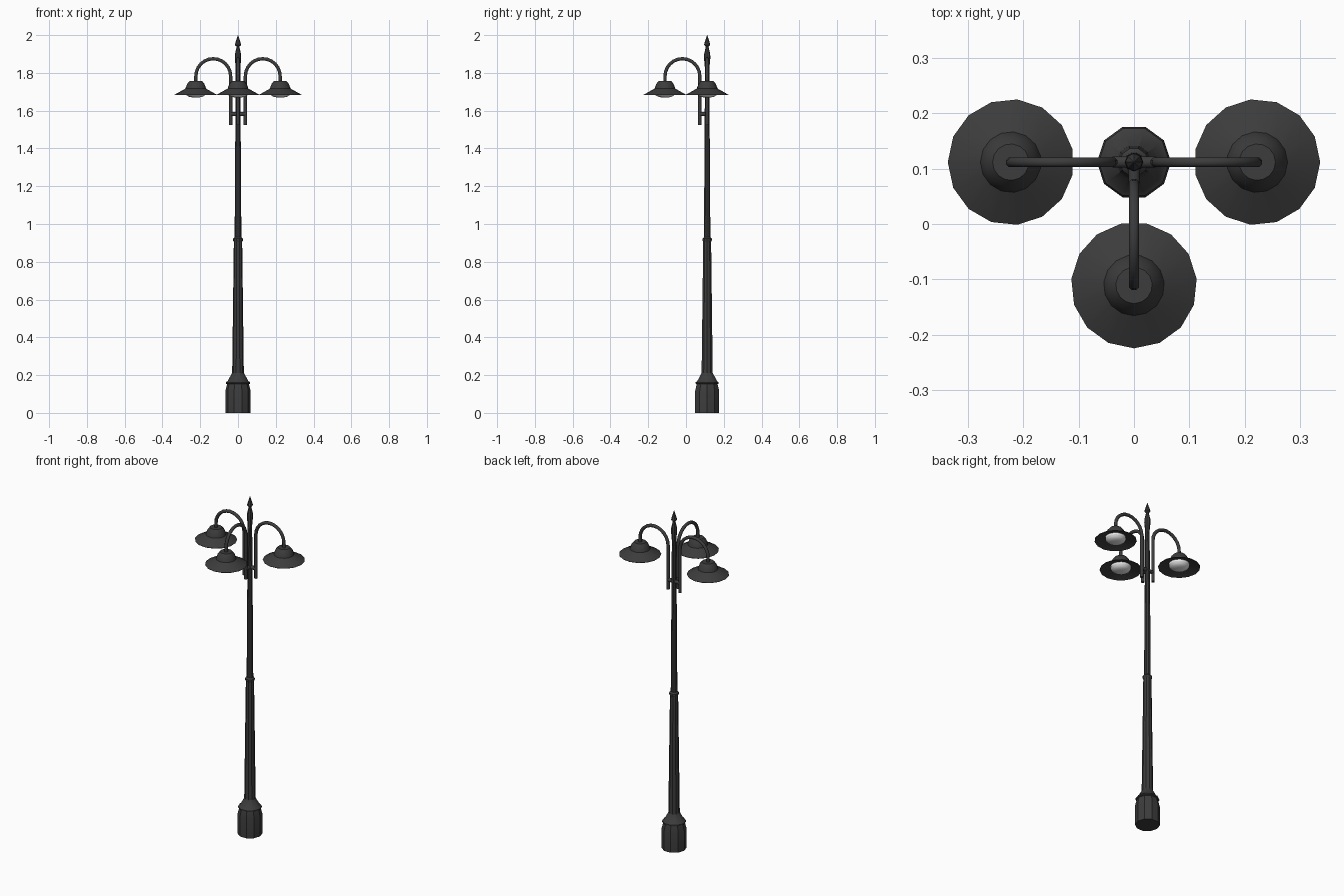
import bpy, bmesh, math
from mathutils import Vector, Matrix

cube = bpy.data.objects.get("Cube")
if cube:
    bpy.data.objects.remove(cube, do_unlink=True)


def material(name, rgb):
    m = bpy.data.materials.new(name)
    m.use_nodes = True
    m.diffuse_color = (*rgb, 1)
    m.node_tree.nodes["Principled BSDF"].inputs["Base Color"].default_value = (*rgb, 1)
    return m


IRON = material("dark iron", (0.045, 0.045, 0.045))
GLASS = material("pale glass", (0.8, 0.8, 0.8))
POLE = Vector((0, 0.112, 0))      # pole axis
REACH = 0.223                     # pole axis to lamp centre
LEG = 0.039                       # pole axis to arm leg


def finish(name, bm, mat, matrix, angle=30):
    bmesh.ops.recalc_face_normals(bm, faces=bm.faces)
    me = bpy.data.meshes.new(name)
    bm.to_mesh(me)
    bm.free()
    me.materials.append(mat)
    ob = bpy.data.objects.new(name, me)
    bpy.context.collection.objects.link(ob)
    ob.matrix_world = matrix
    bpy.ops.object.select_all(action='DESELECT')
    ob.select_set(True)
    bpy.context.view_layer.objects.active = ob
    bpy.ops.object.shade_smooth_by_angle(angle=math.radians(angle))
    return ob


def loft(bm, rings):
    """Skin a list of point rings and cap both ends."""
    loops = [[bm.verts.new(p) for p in ring] for ring in rings]
    n = len(loops[0])
    for a, b in zip(loops, loops[1:]):
        for i in range(n):
            j = (i + 1) % n
            bm.faces.new((a[i], a[j], b[j], b[i]))
    bm.faces.new(loops[0])
    bm.faces.new(loops[-1])


def lathe(name, profile, sides, mat, matrix, angle=30):
    bm = bmesh.new()
    turn = [2 * math.pi * i / sides for i in range(sides)]
    loft(bm, [[(r * math.cos(t), r * math.sin(t), z) for t in turn] for r, z in profile])
    return finish(name, bm, mat, matrix, angle)


def tube(name, path, radius, sides, matrix):
    """Sweep a circle along a path lying in the local xz plane."""
    bm = bmesh.new()
    rings = []
    for i, (x, z) in enumerate(path):
        x0, z0 = path[max(i - 1, 0)]
        x1, z1 = path[min(i + 1, len(path) - 1)]
        d = Vector((x1 - x0, 0, z1 - z0)).normalized()
        side = Vector((0, 1, 0))
        up = d.cross(side)
        turn = [2 * math.pi * (k + 0.5) / sides for k in range(sides)]
        rings.append([Vector((x, 0, z)) + radius * (math.cos(t) * side + math.sin(t) * up)
                      for t in turn])
    loft(bm, rings)
    return finish(name, bm, IRON, matrix, 50)


centre = Matrix.Translation(POLE)

# Pedestal, two-stage post and spear finial
lathe("pedestal", [(0.067, 0), (0.067, 0.116), (0.058, 0.152), (0.064, 0.155),
                   (0.064, 0.162), (0.055, 0.168), (0.031, 0.212)], 10, IRON, centre)
lathe("lower_post", [(0.031, 0.205), (0.022, 0.912)], 10, IRON, centre)
lathe("post_collar", [(0.022, 0.906), (0.026, 0.912), (0.026, 0.922), (0.018, 0.93)],
      10, IRON, centre)
lathe("upper_post", [(0.018, 0.92), (0.012, 1.82)], 10, IRON, centre)
lathe("finial", [(0.012, 1.81), (0.012, 1.825), (0.017, 1.88), (0.016, 1.9), (0.009, 1.93),
                 (0.008, 1.94), (0.016, 1.947), (0.015, 1.955), (0.001, 2.0)], 8, IRON, centre)

# Arm path: straight leg, half circle, short drop into the lamp
mid, bend, spring = (LEG + REACH) / 2, (REACH - LEG) / 2, 1.783
arm_path = [(LEG, 1.525)]
arm_path += [(mid - bend * math.cos(math.pi * i / 12), spring + bend * math.sin(math.pi * i / 12))
             for i in range(13)]
arm_path.append((REACH, 1.75))

shade_profile = [(0.033, 1.758), (0.046, 1.742), (0.053, 1.724), (0.055, 1.717), (0.114, 1.684),
                 (0.113, 1.682), (0.062, 1.702), (0.056, 1.702)]
glass_profile = [(0.056, 1.704), (0.056, 1.692), (0.05, 1.682), (0.037, 1.674), (0.018, 1.67)]

for label, degrees in (("left", 0), ("right", 180), ("front", -90)):
    frame = centre @ Matrix.Rotation(math.radians(degrees), 4, 'Z')
    lamp = frame @ Matrix.Translation((REACH, 0, 0))
    tube(label + "_arm", arm_path, 0.0095, 8, frame)
    tube(label + "_bracket", [(0, 1.582), (LEG, 1.582)], 0.011, 8, frame)
    lathe(label + "_shade", shade_profile, 15, IRON, lamp)
    lathe(label + "_glass", glass_profile, 15, GLASS, lamp)
